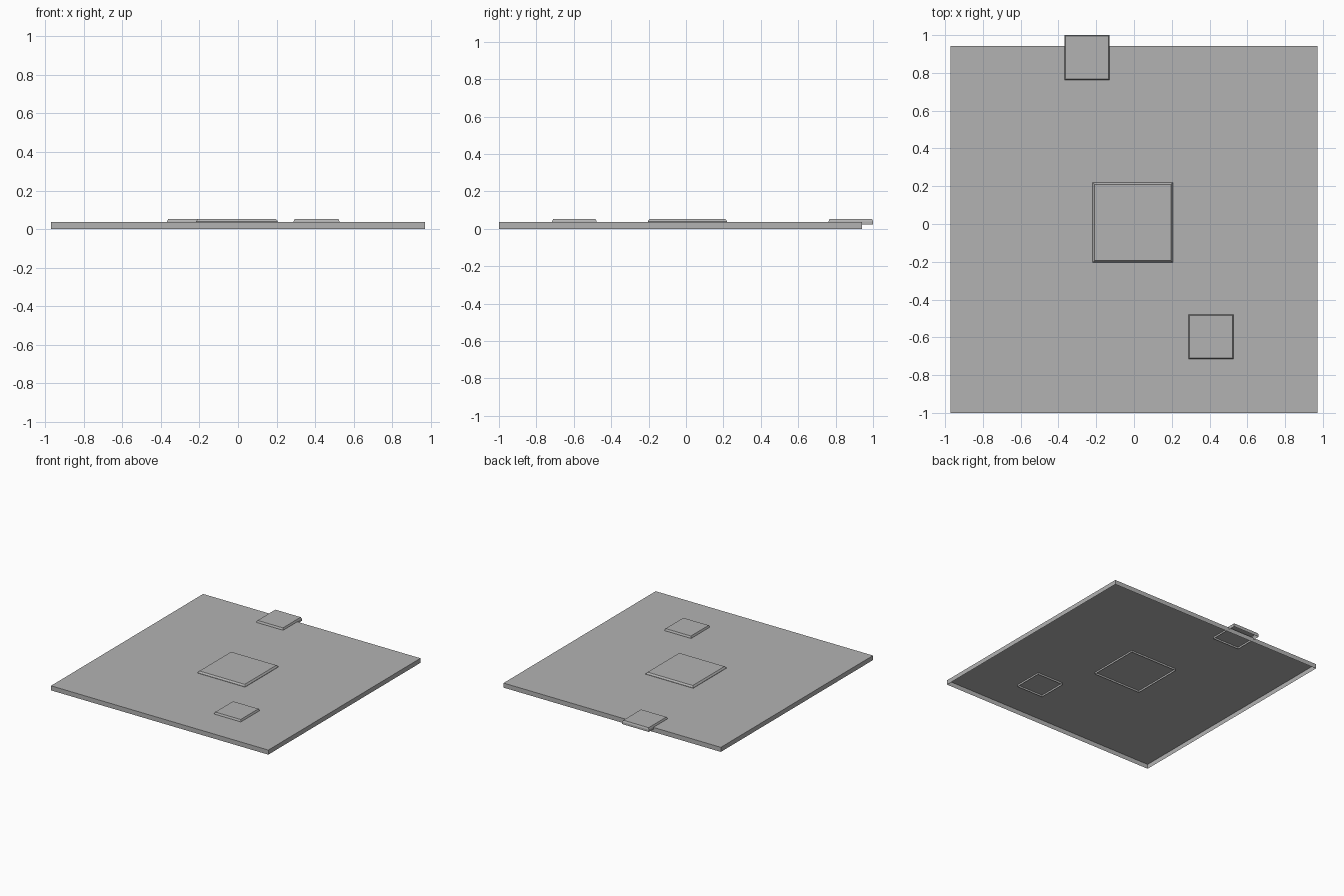
import bpy
import bmesh

cube = bpy.data.objects.get("Cube")
if cube:
    bpy.data.objects.remove(cube, do_unlink=True)

# One plain grey
grey = bpy.data.materials.new("plain_grey")
grey.use_nodes = True
colour = (0.45, 0.45, 0.45, 1)
grey.diffuse_color = colour
grey.node_tree.nodes["Principled BSDF"].inputs["Base Color"].default_value = colour


def shell(name, x, y, size, levels):
    """Square cap with an open underside; levels are (z, inset) from bottom to top."""
    bm = bmesh.new()
    rings = []
    for z, inset in levels:
        h = size / 2 - inset
        rings.append([bm.verts.new((x + sx * h, y + sy * h, z))
                      for sx, sy in ((-1, -1), (1, -1), (1, 1), (-1, 1))])
    for low, high in zip(rings, rings[1:]):
        for i in range(4):
            j = (i + 1) % 4
            bm.faces.new((low[i], low[j], high[j], high[i]))
    bm.faces.new(rings[-1])
    mesh = bpy.data.meshes.new(name)
    bm.to_mesh(mesh)
    bm.free()
    mesh.materials.append(grey)
    obj = bpy.data.objects.new(name, mesh)
    bpy.context.collection.objects.link(obj)
    return obj


def tile(name, x, y, size):
    """Thin raised tile with a chamfered top edge, sunk into the slab."""
    return shell(name, x, y, size, [(0.022, 0), (0.04, 0), (0.053, size * 0.024)])


# Ground slab, hollow below
shell("base_slab", 0, -0.029, 1.942, [(0, 0), (0.037, 0)])

# Raised tiles
tile("centre_tile", -0.006, 0.008, 0.425)
tile("back_tile", -0.249, 0.881, 0.238)
tile("front_tile", 0.408, -0.597, 0.238)
